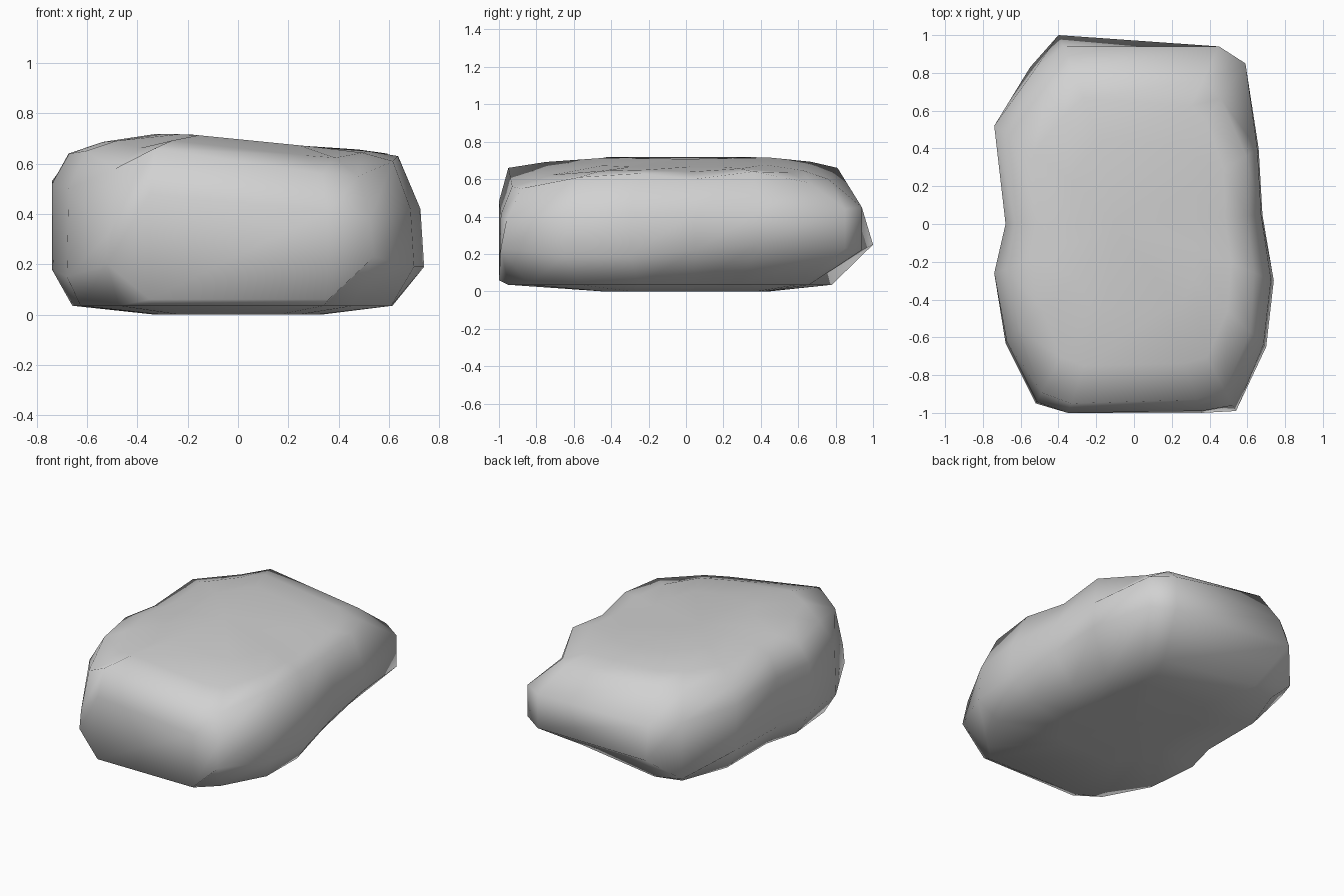
import bpy
import bmesh
import math
from mathutils import Vector

default_cube = bpy.data.objects.get("Cube")
if default_cube:
    bpy.data.objects.remove(default_cube, do_unlink=True)

# Plain grey stone colour
stone_grey = bpy.data.materials.new("stone grey")
stone_grey.use_nodes = True
colour = (0.64, 0.64, 0.64, 1)
stone_grey.diffuse_color = colour
shader = next(n for n in stone_grey.node_tree.nodes if n.type == "BSDF_PRINCIPLED")
shader.inputs["Base Color"].default_value = colour

# Outline columns, counter-clockwise from the front:
# x, y, belly height, brow scale, brow height,
# foot scale, shoulder scale, shoulder height
COLUMNS = [
    (-.35, -1, .06, 1, .48, .94, .95, .66),
    (.36, -1, .06, .99, .41, .95, .93, .56),
    (.54, -.99, .23, .97, .38, .85, .89, .55),
    (.7, -.65, .19, .98, .42, .87, .88, .61),
    (.74, -.3, .19, .98, .42, .83, .86, .63),
    (.68, .05, .22, .99, .42, .78, .88, .6),
    (.66, .4, .26, .99, .43, .7, .9, .64),
    (.59, .85, .23, 1, .44, .7, .78, .58),
    (.45, .94, .22, 1, .45, .7, .81, .6),
    (-.4, 1, .25, .94, .45, .78, .81, .66),
    (-.55, .83, .1, .97, .47, .88, .84, .63),
    (-.74, .52, .23, 1, .53, .81, .9, .63),
    (-.68, 0, .17, 1, .5, .88, .92, .64),
    (-.74, -.26, .18, 1, .52, .89, .91, .64),
    (-.68, -.63, .15, .99, .5, .92, .89, .65),
    (-.52, -.95, .2, .99, .32, .91, .94, .58),
]


def crown_point(x, y):
    """Point on the gently tilted upper surface."""
    return Vector((x, y, .717 - .1 * max(x + .2, 0)))


def column_points(x, y, belly, brow_scale, brow, foot, shoulder_scale, rise):
    """One vertical strip of the stone, from underside to crown."""
    def at(scale, z):
        return Vector((x * scale, y * scale, z))

    crown = crown_point(x * .45, y * .45)
    shoulder = at(shoulder_scale, rise)
    slope = shoulder.lerp(crown, .4)
    slope.z = rise + (crown.z - rise) * .6
    return [at(.45, 0), at(foot, .035), at(1, belly),
            at(brow_scale, brow), shoulder, slope, crown]


# Loft the strips into a closed boulder
bm = bmesh.new()
strips = [[bm.verts.new(p) for p in column_points(*c)] for c in COLUMNS]
for i, strip in enumerate(strips):
    following = strips[(i + 1) % len(strips)]
    for k in range(len(strip) - 1):
        bm.faces.new((strip[k], following[k], following[k + 1], strip[k + 1]))

# Close the underside and the crown with fans
for level, tip in ((0, Vector()), (-1, crown_point(-.1, 0))):
    centre = bm.verts.new(tip)
    for i, strip in enumerate(strips):
        following = strips[(i + 1) % len(strips)]
        bm.faces.new((strip[level], following[level], centre))
bmesh.ops.recalc_face_normals(bm, faces=bm.faces)

mesh = bpy.data.meshes.new("boulder")
bm.to_mesh(mesh)
bm.free()
mesh.materials.append(stone_grey)
boulder = bpy.data.objects.new("boulder", mesh)
bpy.context.collection.objects.link(boulder)

# Soft shading over the worn surface
bpy.ops.object.select_all(action="DESELECT")
boulder.select_set(True)
bpy.context.view_layer.objects.active = boulder
bpy.ops.object.shade_smooth_by_angle(angle=math.radians(70))
